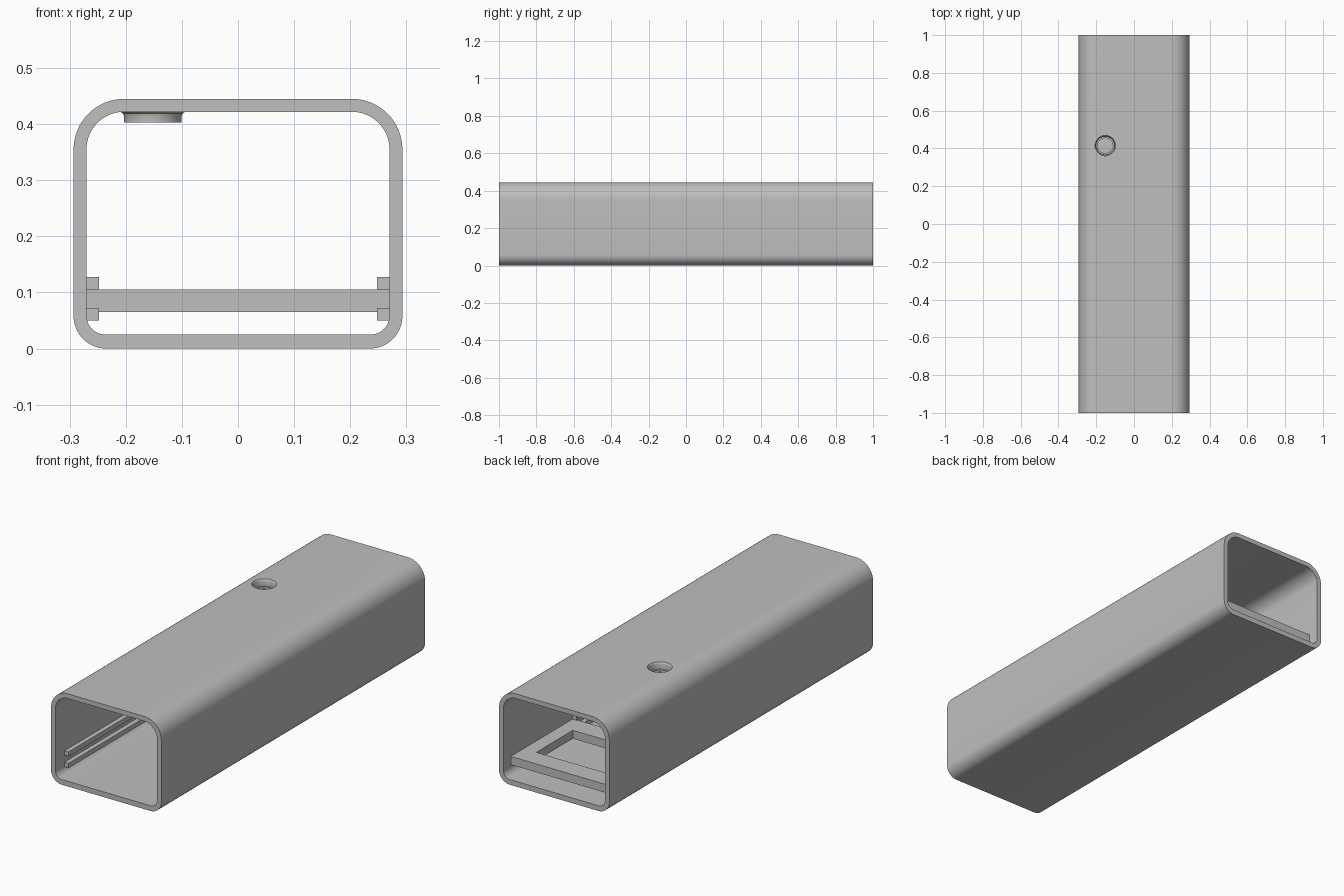
import bpy, bmesh, math
from mathutils import Vector

cube = bpy.data.objects.get("Cube")
if cube:
    bpy.data.objects.remove(cube)

grey = bpy.data.materials.new("light_grey")
grey.use_nodes = True
grey.diffuse_color = (0.52, 0.52, 0.52, 1)
grey.node_tree.nodes["Principled BSDF"].inputs["Base Color"].default_value = grey.diffuse_color


def make_object(name, bm):
    bmesh.ops.recalc_face_normals(bm, faces=bm.faces)
    mesh = bpy.data.meshes.new(name)
    bm.to_mesh(mesh)
    bm.free()
    mesh.materials.append(grey)
    obj = bpy.data.objects.new(name, mesh)
    bpy.context.collection.objects.link(obj)
    return obj


def smooth(obj):
    bpy.ops.object.select_all(action="DESELECT")
    obj.select_set(True)
    bpy.context.view_layer.objects.active = obj
    bpy.ops.object.shade_smooth_by_angle(angle=math.radians(30))


def rounded_section(half_width, bottom, top, r_bottom, r_top, steps=16):
    """Rounded rectangle in the XZ plane, counter-clockwise from the right."""
    corners = [(1, top, r_top), (-1, top, r_top), (-1, bottom, r_bottom), (1, bottom, r_bottom)]
    points = []
    for i, (side, z, r) in enumerate(corners):
        cx = side * (half_width - r)
        cz = z - r if z == top else z + r
        for k in range(steps + 1):
            a = math.pi / 2 * (i + k / steps)
            points.append((cx + r * math.cos(a), cz + r * math.sin(a)))
    return points


def hollow_prism(name, outer, inner, place, start, end):
    """Extrude a section with a matching hole from start to end."""
    bm = bmesh.new()
    loops = [[bm.verts.new(place(u, v, d)) for u, v in section]
             for section, d in ((outer, start), (outer, end), (inner, end), (inner, start))]
    count = len(outer)
    for a, b in zip(loops, loops[1:] + loops[:1]):
        for i in range(count):
            j = (i + 1) % count
            bm.faces.new((a[i], a[j], b[j], b[i]))
    return make_object(name, bm)


def box(name, low, high):
    bm = bmesh.new()
    bmesh.ops.create_cube(bm, size=1)
    for v in bm.verts:
        v.co = Vector([(l + h) / 2 + c * (h - l) for l, h, c in zip(low, high, v.co)])
    return make_object(name, bm)


# Open-ended rounded housing
housing = hollow_prism(
    "housing",
    rounded_section(0.293, 0, 0.445, 0.058, 0.09),
    rounded_section(0.27, 0.025, 0.422, 0.034, 0.067),
    lambda u, v, d: (u, d, v), -1, 1)

# Round opening through the roof
hole_x, hole_y = -0.152, 0.415
bm = bmesh.new()
bmesh.ops.create_cone(bm, cap_ends=True, segments=64, radius1=0.054, radius2=0.054, depth=0.1)
bmesh.ops.translate(bm, verts=bm.verts, vec=(hole_x, hole_y, 0.435))
cutter = make_object("hole_cutter", bm)
cut = housing.modifiers.new("roof_hole", "BOOLEAN")
cut.object = cutter
cut.solver = "EXACT"
bpy.context.view_layer.objects.active = housing
bpy.ops.object.modifier_apply(modifier=cut.name)
bpy.data.objects.remove(cutter)
smooth(housing)

# Turned collar lining the opening, with an inner lip
profile = [(0.054, 0.445), (0.051, 0.441), (0.049, 0.435), (0.049, 0.412), (0.040, 0.412),
           (0.040, 0.403), (0.0515, 0.403), (0.0515, 0.415), (0.053, 0.419), (0.058, 0.422),
           (0.054, 0.424)]
bm = bmesh.new()
segments = 64
rings = []
for s in range(segments):
    a = math.tau * s / segments
    rings.append([bm.verts.new((hole_x + r * math.cos(a), hole_y + r * math.sin(a), z))
                  for r, z in profile])
for a, b in zip(rings, rings[1:] + rings[:1]):
    for i in range(len(profile)):
        j = (i + 1) % len(profile)
        bm.faces.new((a[i], b[i], b[j], a[j]))
smooth(make_object("roof_collar", bm))


# Windowed shelf near the back
def rectangle(x, front, back):
    return [(-x, front), (x, front), (x, back), (-x, back)]


hollow_prism("shelf_frame", rectangle(0.271, 0.47, 0.943), rectangle(0.203, 0.568, 0.845),
             lambda u, v, d: (u, v, d), 0.065, 0.105)

# Paired slide rails on both inner walls
for side, name in ((1, "left"), (-1, "right")):
    x_low, x_high = sorted((side * 0.248, side * 0.271))
    for level, z in (("lower", 0.05), ("upper", 0.105)):
        box(f"{name}_{level}_rail", (x_low, -0.93, z), (x_high, 0.475, z + 0.0225))
